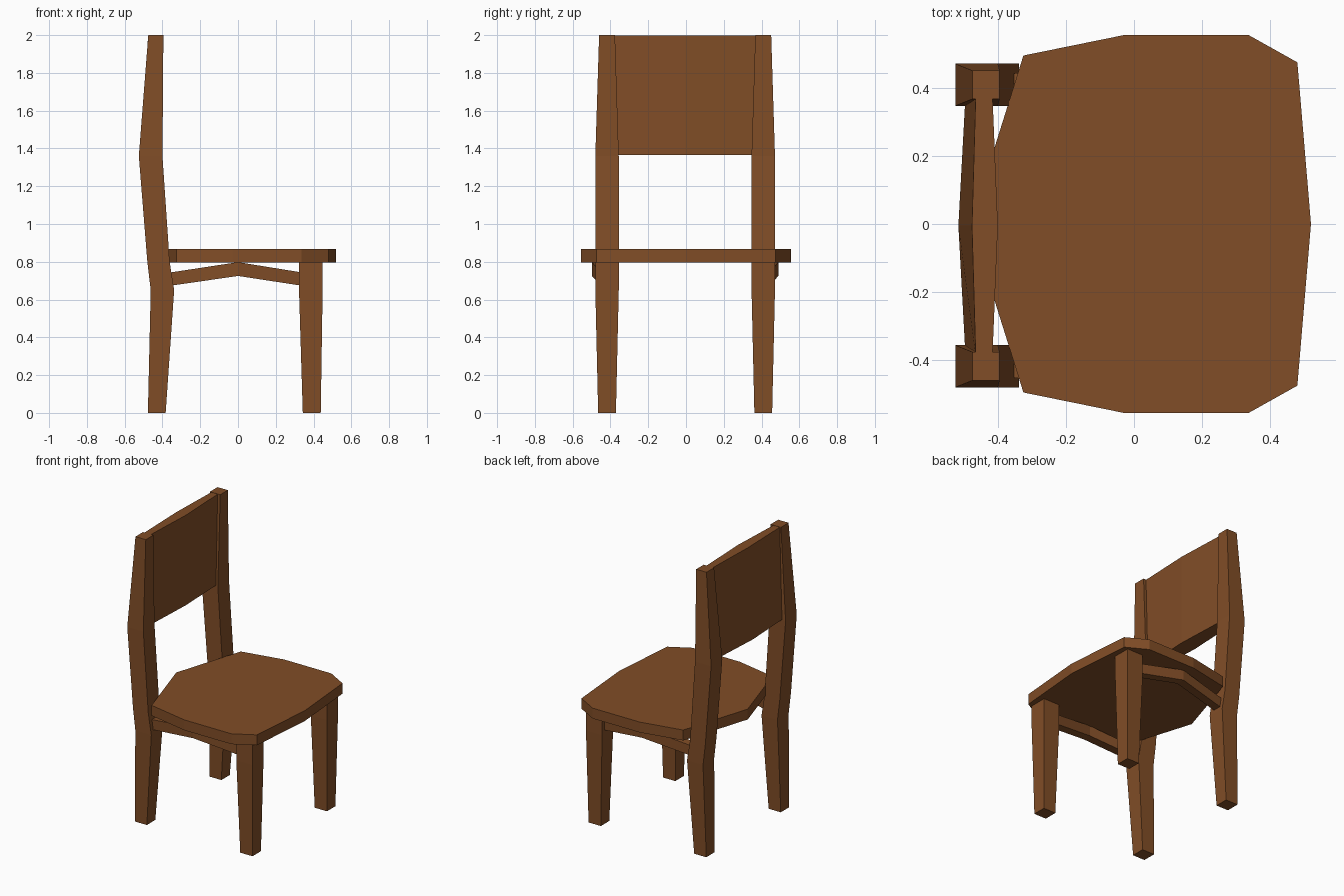
import bpy, bmesh

if "Cube" in bpy.data.objects:
    bpy.data.objects.remove(bpy.data.objects["Cube"])

wood = bpy.data.materials.new("wood")
wood.diffuse_color = (0.22, 0.075, 0.02, 1)
wood.use_nodes = True
wood.node_tree.nodes["Principled BSDF"].inputs["Base Color"].default_value = wood.diffuse_color


def loft(name, rings):
    """Skin a list of equal-length vertex rings and cap both ends."""
    bm = bmesh.new()
    loops = [[bm.verts.new(p) for p in ring] for ring in rings]
    n = len(loops[0])
    for a, b in zip(loops, loops[1:]):
        for i in range(n):
            j = (i + 1) % n
            bm.faces.new((a[i], a[j], b[j], b[i]))
    bm.faces.new(loops[0][::-1])
    bm.faces.new(loops[-1])
    bmesh.ops.recalc_face_normals(bm, faces=bm.faces)
    mesh = bpy.data.meshes.new(name)
    bm.to_mesh(mesh)
    bm.free()
    mesh.materials.append(wood)
    obj = bpy.data.objects.new(name, mesh)
    bpy.context.collection.objects.link(obj)
    return obj


def leg(name, y, sections):
    """Square leg; each section is z, x min, x max, half width in y."""
    loft(name, [[(x0, y - h, z), (x1, y - h, z), (x1, y + h, z), (x0, y + h, z)]
                for z, x0, x1, h in sections])


# seat: faceted rounded slab (half outline mirrored in y)
half = [(-0.48, 0), (-0.325, 0.495), (-0.03, 0.555), (0.337, 0.555), (0.48, 0.475), (0.52, 0)]
outline = half + [(x, -y) for x, y in half[-2:0:-1]]
loft("seat", [[(x, y, z) for x, y in outline] for z in (0.795, 0.868)])

# legs and side rails, one set per side
back_sections = [(0, -0.477, -0.383, 0.047), (0.65, -0.462, -0.338, 0.062),
                 (0.80, -0.48, -0.362, 0.062), (1.36, -0.525, -0.40, 0.062),
                 (2.0, -0.475, -0.395, 0.042)]
front_sections = [(0, 0.343, 0.438, 0.047), (0.65, 0.323, 0.448, 0.062),
                  (0.80, 0.323, 0.448, 0.062)]
for side, y, s in (("left", 0.409, 1), ("right", -0.418, -1)):
    leg("back_leg_" + side, y, back_sections)
    leg("front_leg_" + side, y, front_sections)
    # arched rail bowing slightly outward
    rail = [(-0.38, 0, 0.67, 0.74), (0, 0.05, 0.725, 0.798), (0.36, 0, 0.67, 0.74)]
    loft("side_rail_" + side, [[(x, y + s * bow - 0.03, lo), (x, y + s * bow + 0.03, lo),
                                (x, y + s * bow + 0.03, hi), (x, y + s * bow - 0.03, hi)]
                               for x, bow, lo, hi in rail])

# backrest panel: y, back x at bottom, back x at top, front x
panel = [(-0.39, -0.495, -0.465, -0.416), (-0.005, -0.516, -0.476, -0.40),
         (0.38, -0.495, -0.465, -0.416)]
loft("backrest", [[(b, y, 1.365), (f, y, 1.365), (f, y, 1.998), (t, y, 1.998)]
                  for y, b, t, f in panel])
